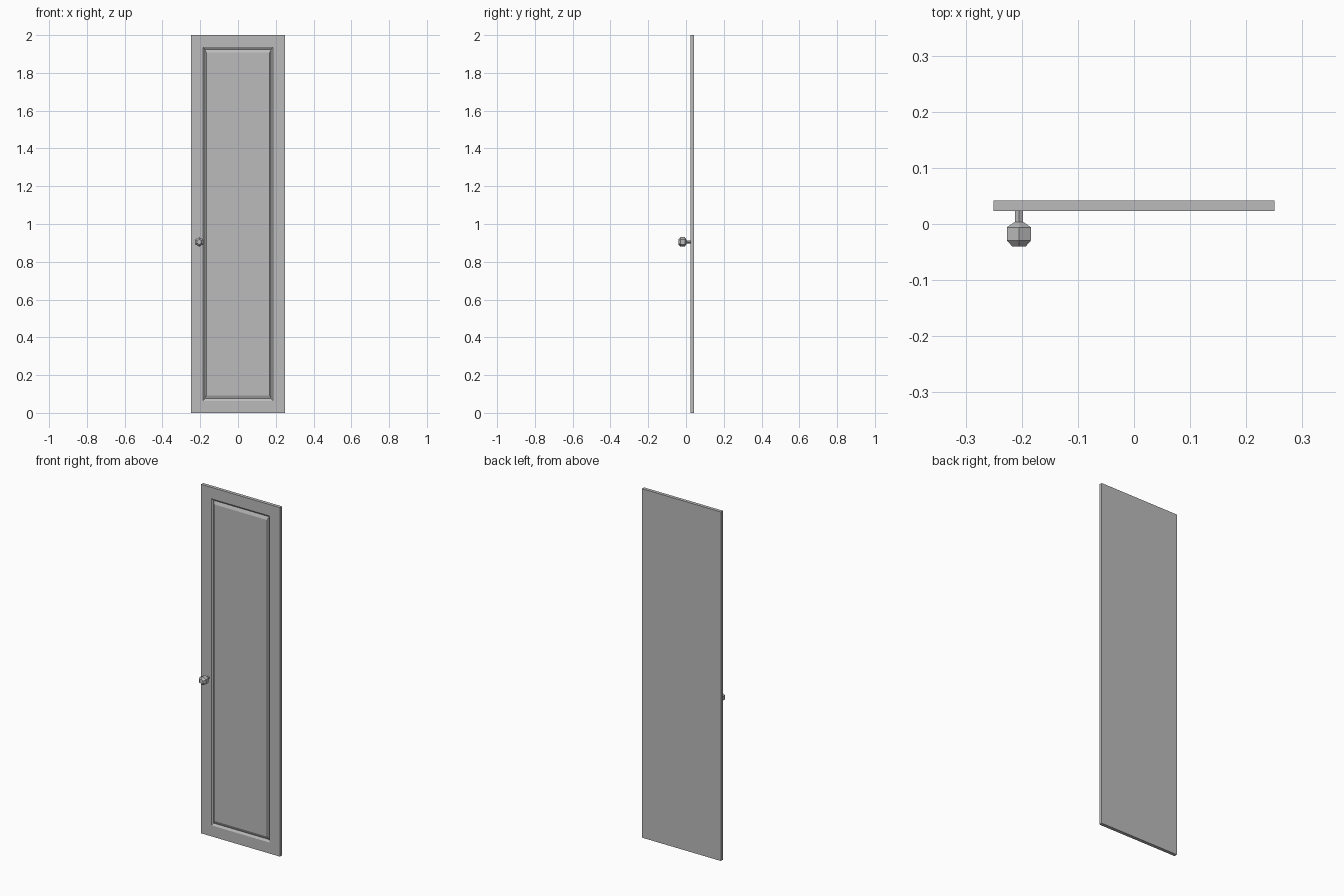
import bpy
import bmesh
from math import cos, sin, tau

cube = bpy.data.objects.get("Cube")
if cube:
    bpy.data.objects.remove(cube, do_unlink=True)

grey = bpy.data.materials.new("plain grey")
grey.use_nodes = True
grey.diffuse_color = (0.5, 0.5, 0.5, 1)
bsdf = next(n for n in grey.node_tree.nodes if n.type == 'BSDF_PRINCIPLED')
bsdf.inputs["Base Color"].default_value = grey.diffuse_color


def loft(name, rings, location):
    """Join matching rings of points into a closed solid."""
    bm = bmesh.new()
    loops = [[bm.verts.new(p) for p in ring] for ring in rings]
    for a, b in zip(loops, loops[1:]):
        for i in range(len(a)):
            j = (i + 1) % len(a)
            bm.faces.new((a[i], a[j], b[j], b[i]))
    bm.faces.new(loops[0])
    bm.faces.new(loops[-1])
    bmesh.ops.recalc_face_normals(bm, faces=bm.faces)
    mesh = bpy.data.meshes.new(name)
    bm.to_mesh(mesh)
    bm.free()
    mesh.materials.append(grey)
    obj = bpy.data.objects.new(name, mesh)
    obj.location = location
    bpy.context.collection.objects.link(obj)
    return obj


def rectangle(x, z, y):
    return [(-x, y, -z), (x, y, -z), (x, y, z), (-x, y, z)]


def hexagon(radius, y):
    return [(radius * sin(tau * i / 6), y, radius * cos(tau * i / 6)) for i in range(6)]


# Door slab with a V groove framing the centre panel
back, front, valley = 0.042, 0.023, 0.031
loft("door_panel", [
    rectangle(0.25, 1.0, back),
    rectangle(0.25, 1.0, front),
    rectangle(0.185, 0.937, front),
    rectangle(0.176, 0.925, valley),
    rectangle(0.168, 0.907, front),
], (0, 0, 1))

# Six-sided knob and its stem
loft("door_knob", [
    hexagon(0.008, front),
    hexagon(0.008, 0.004),
    hexagon(0.025, -0.006),
    hexagon(0.025, -0.029),
    hexagon(0.014, -0.04),
], (-0.205, 0, 0.905))
